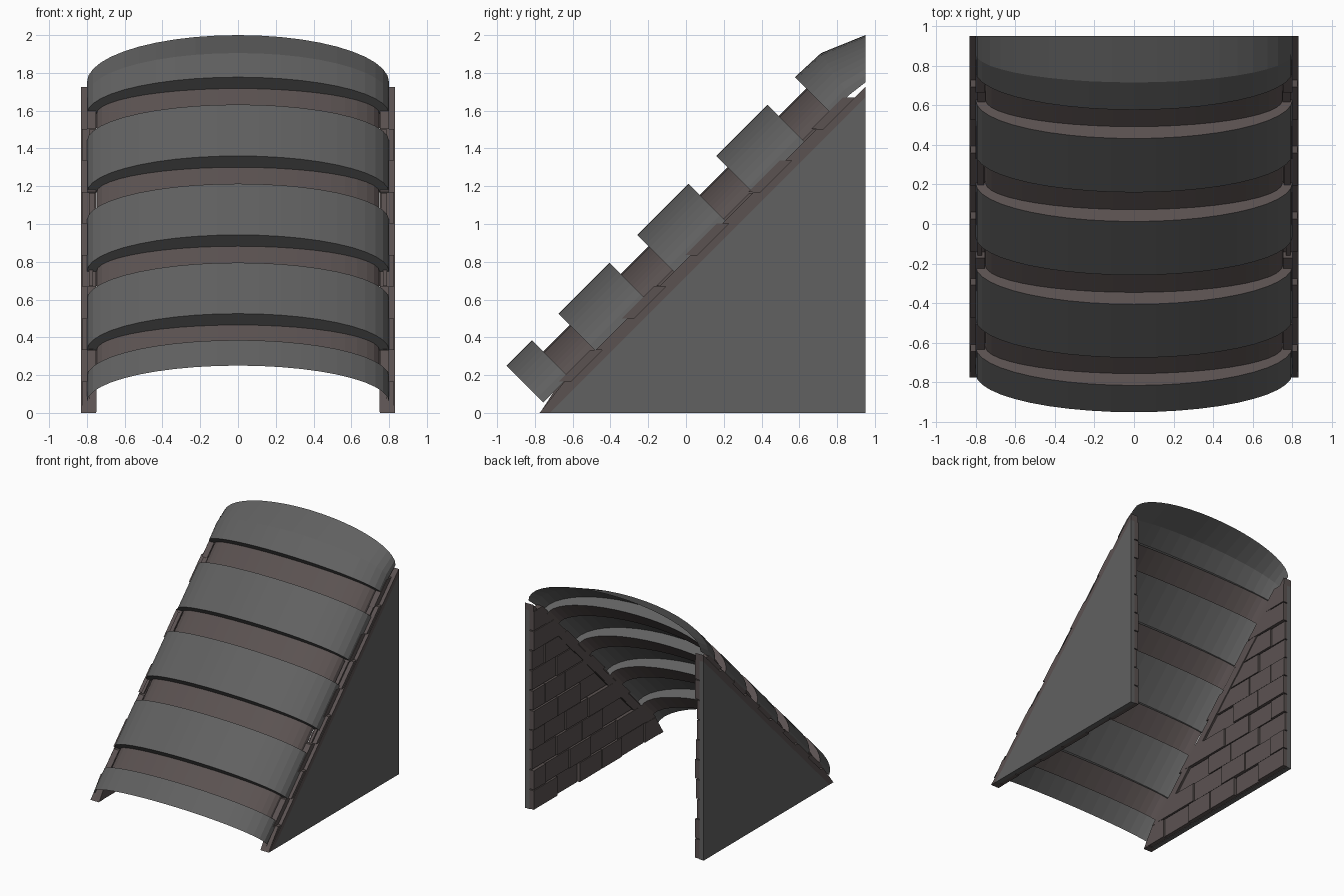
import bpy, bmesh, math, random

if "Cube" in bpy.data.objects:
    bpy.data.objects.remove(bpy.data.objects["Cube"])
random.seed(4)
R2 = math.sqrt(2)


def material(name, col):
    m = bpy.data.materials.new(name)
    m.diffuse_color = (*col, 1)
    m.use_nodes = True
    m.node_tree.nodes["Principled BSDF"].inputs["Base Color"].default_value = m.diffuse_color
    return m


GREY = material("slate", (0.12, 0.12, 0.12))
BROWN = material("brick", (0.105, 0.085, 0.083))


def finish(name, bm, mats, mirror=False):
    me = bpy.data.meshes.new(name)
    bm.to_mesh(me)
    bm.free()
    for m in mats:
        me.materials.append(m)
    ob = bpy.data.objects.new(name, me)
    bpy.context.collection.objects.link(ob)
    if mirror:
        ob.modifiers.new("mirror", "MIRROR").use_mirror_merge = False
    return ob


def prism(bm, pts, x0, x1):
    """Extrude a y-z polygon between two x positions."""
    a = [bm.verts.new((x0, y, z)) for y, z in pts]
    b = [bm.verts.new((x1, y, z)) for y, z in pts]
    fs = [bm.faces.new(a), bm.faces.new(b[::-1])]
    n = len(pts)
    for i in range(n):
        j = (i + 1) % n
        fs.append(bm.faces.new((a[j], a[i], b[i], b[j])))
    bmesh.ops.recalc_face_normals(bm, faces=fs)


# Arched roof: stepped bands swept up a 45 degree slope
SEG = 22


def ring(bm, a, base, top):
    """Half ellipse of half-width a, rising from base (y,z) to top (y,z)."""
    out = []
    for i in range(SEG + 1):
        t = math.pi * i / SEG
        s = math.sin(t)
        out.append(bm.verts.new((-a * math.cos(t),
                                 base[0] + (top[0] - base[0]) * s,
                                 base[1] + (top[1] - base[1]) * s)))
    return out


def on_slope(yc, h):
    return (yc + 0.24 - h / R2, yc + 0.96 + h / R2)


def high(bm, yc):
    return ring(bm, 0.80, on_slope(yc, 0.065), on_slope(yc, 0.34))


def low(bm, yc):
    return ring(bm, 0.75, on_slope(yc, 0.065), on_slope(yc, 0.255))


bm = bmesh.new()
rings = []          # (ring, material of the face strip that follows)
for y0, y1 in ((-0.95, -0.815), (-0.675, -0.405), (-0.258, 0.013), (0.16, 0.432)):
    if y0 > -0.9:
        rings.append((low(bm, y0), 0))
    rings += [(high(bm, y0), 0), (high(bm, y1), 1), (low(bm, y1), 1)]
rings += [(low(bm, 0.577), 0), (high(bm, 0.577), 0),
          (ring(bm, 0.80, (0.86, 1.68), (0.715, 1.905)), 0),
          (ring(bm, 0.80, (0.95, 1.75), (0.95, 2.0)), 0)]
for (r0, m), (r1, _) in zip(rings, rings[1:]):
    for i in range(SEG):
        f = bm.faces.new((r0[i], r0[i + 1], r1[i + 1], r1[i]))
        f.material_index = m
bmesh.ops.recalc_face_normals(bm, faces=bm.faces)
if sum(f.normal.z for f in bm.faces) < 0:
    bmesh.ops.reverse_faces(bm, faces=bm.faces)
finish("arched_roof", bm, [GREY, BROWN])

# Flat triangular outer walls
bm = bmesh.new()
prism(bm, [(-0.72, 0), (0.95, 0), (0.95, 1.67)], 0.79, 0.83)
finish("side_wall", bm, [GREY], True)

# Sloping edge trim on top of each wall
bm = bmesh.new()
prism(bm, [(-0.715, 0), (0.95, 1.665), (0.95, 1.725), (-0.775, 0)], 0.755, 0.83)
finish("slope_trim", bm, [BROWN], True)

# Staggered bricks lining the inner side of the walls
bm = bmesh.new()
ROW = 0.167
for r in range(10):
    z0, z1 = r * ROW + 0.004, (r + 1) * ROW - 0.004
    ext = 0.05 if r % 2 else 0.11
    lo, hi = z0 - 0.72 - ext, z1 - 0.72 - ext
    lo = max(lo, -0.77)
    y = 0.95
    first = True
    while y > hi:
        w = (0.17 if r % 2 else 0.32) if first else random.uniform(0.26, 0.36)
        nxt = y - w
        x = 0.75 + random.choice((0, 0.008, 0.018))
        first = False
        if nxt < hi + 0.08:
            prism(bm, [(lo, z0), (y, z0), (y, z1), (min(hi, y - 0.005), z1)], x, 0.79)
            break
        prism(bm, [(nxt + 0.008, z0), (y, z0), (y, z1), (nxt + 0.008, z1)], x, 0.79)
        y = nxt
finish("wall_bricks", bm, [BROWN], True)

# Small stepped bricks along the slope, bedding the roof edge
bm = bmesh.new()
for r in range(10):
    z0, z1 = r * ROW, (r + 1) * ROW
    e = 0.12 if r % 2 else 0.09
    x1 = 0.80 if r % 2 else 0.826
    y0 = z0 - 0.72
    prism(bm, [(max(y0 - e, -0.775), z0), (y0, z0), (y0 + ROW, z1),
               (y0 + ROW - e, z1)], 0.752, x1)
finish("slope_bricks", bm, [BROWN], True)
